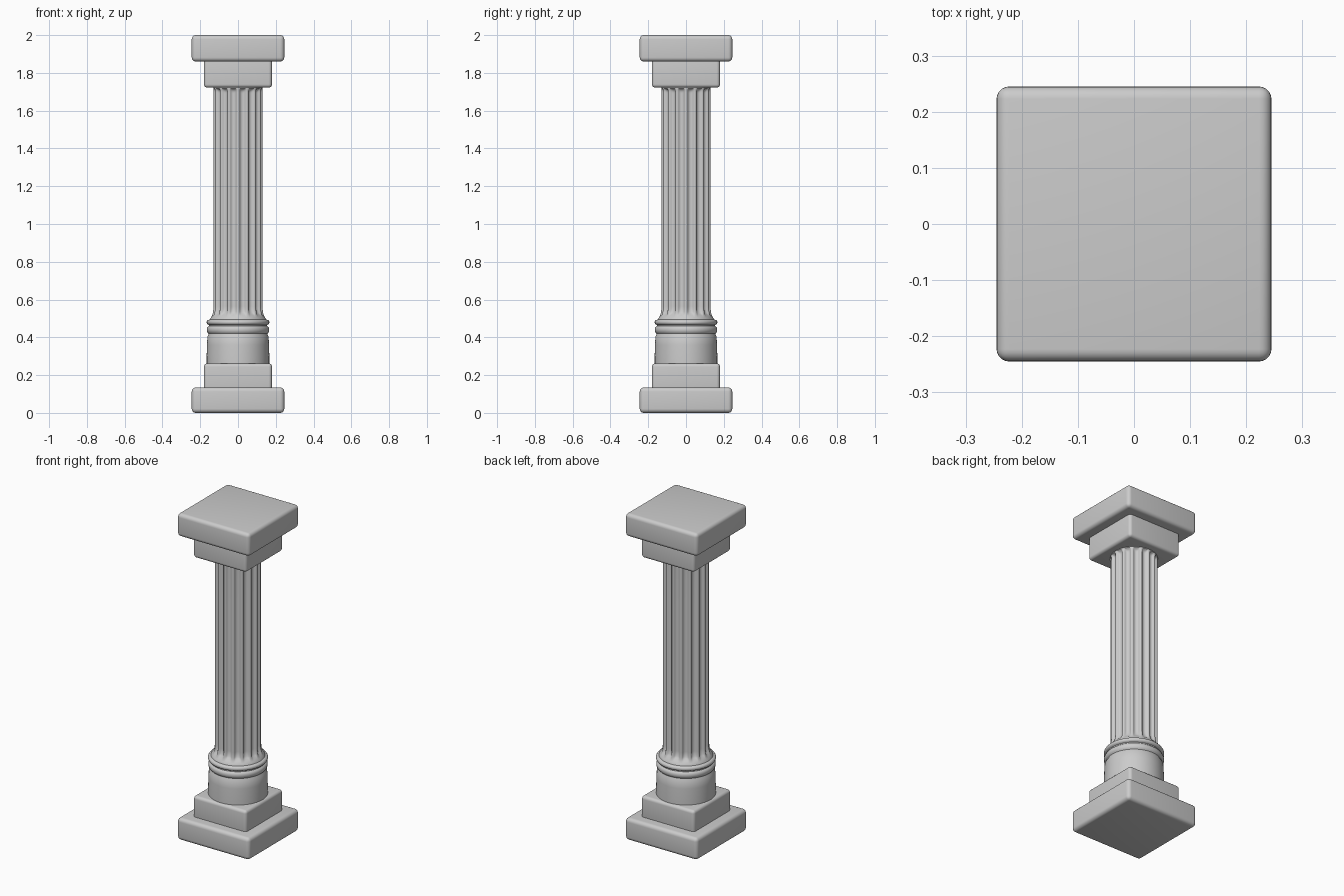
import bpy, bmesh, math

if "Cube" in bpy.data.objects:
    bpy.data.objects.remove(bpy.data.objects["Cube"])

FLUTES = 16


def finish(bm, name, angle=35):
    bmesh.ops.recalc_face_normals(bm, faces=bm.faces)
    mesh = bpy.data.meshes.new(name)
    bm.to_mesh(mesh)
    bm.free()
    ob = bpy.data.objects.new(name, mesh)
    bpy.context.collection.objects.link(ob)
    bpy.ops.object.select_all(action='DESELECT')
    ob.select_set(True)
    bpy.context.view_layer.objects.active = ob
    bpy.ops.object.shade_smooth_by_angle(angle=math.radians(angle))
    return ob


def slab(name, half, z0, z1, bevel=0.022):
    bm = bmesh.new()
    bmesh.ops.create_cube(bm, size=1)
    for v in bm.verts:
        v.co = (v.co.x * 2 * half, v.co.y * 2 * half,
                (z0 + z1) / 2 + v.co.z * (z1 - z0))
    bmesh.ops.bevel(bm, geom=bm.edges[:], offset=bevel, segments=5,
                    profile=0.5, affect='EDGES')
    return finish(bm, name)


def turned(name, levels, radius, n):
    # Stack of closed rings; radius(level, angle) gives the surface
    bm = bmesh.new()
    rings = []
    for lv in levels:
        ring = []
        for i in range(n):
            a = 2 * math.pi * i / n
            r = radius(lv, a)
            ring.append(bm.verts.new((r * math.cos(a), r * math.sin(a), lv[1])))
        rings.append(ring)
    for lo, hi in zip(rings, rings[1:]):
        for i in range(n):
            j = (i + 1) % n
            bm.faces.new((lo[i], lo[j], hi[j], hi[i]))
    bm.faces.new(rings[0][::-1])
    bm.faces.new(rings[-1])
    return finish(bm, name, 40)


# Square plinth and capital slabs
slab("plinth_lower", 0.245, 0.0, 0.135)
slab("plinth_upper", 0.18, 0.12, 0.262, 0.018)
slab("capital_lower", 0.18, 1.722, 1.875, 0.018)
slab("capital_upper", 0.245, 1.86, 2.0)

# Round drum with moulded rings on top
drum = [(0.166, 0.25), (0.166, 0.30), (0.164, 0.36), (0.162, 0.405),
        (0.157, 0.413), (0.156, 0.420), (0.162, 0.426), (0.165, 0.436),
        (0.165, 0.446), (0.161, 0.455), (0.154, 0.460), (0.154, 0.466),
        (0.163, 0.470), (0.166, 0.476), (0.166, 0.484), (0.162, 0.490),
        (0.150, 0.494)]
turned("base_drum", drum, lambda lv, a: lv[0], 64)


# Fluted shaft: flared foot, grooves fading out in rounded ends
def flute_radius(lv, a):
    r, z = lv
    u = (a * FLUTES / (2 * math.pi)) % 1 * 2 - 1      # -1..1 across a flute
    half = 0.72
    if abs(u) >= half:
        return r
    across = math.sqrt(1 - (u / half) ** 2)
    reach = min((z - 0.515) / 0.05, (1.718 - z) / 0.025, 1)
    fade = math.sqrt(max(0, 1 - (1 - reach) ** 2)) if reach > 0 else 0
    return r - 0.016 * across * fade


shaft = [(0.152, 0.485), (0.150, 0.495), (0.143, 0.505), (0.137, 0.515),
         (0.134, 0.525), (0.132, 0.535), (0.131, 0.545), (0.130, 0.555),
         (0.130, 0.565), (0.130, 0.85), (0.130, 1.15), (0.130, 1.45),
         (0.130, 1.69), (0.130, 1.698), (0.130, 1.705), (0.131, 1.712),
         (0.131, 1.718), (0.131, 1.73)]
turned("fluted_shaft", shaft, flute_radius, FLUTES * 14)
